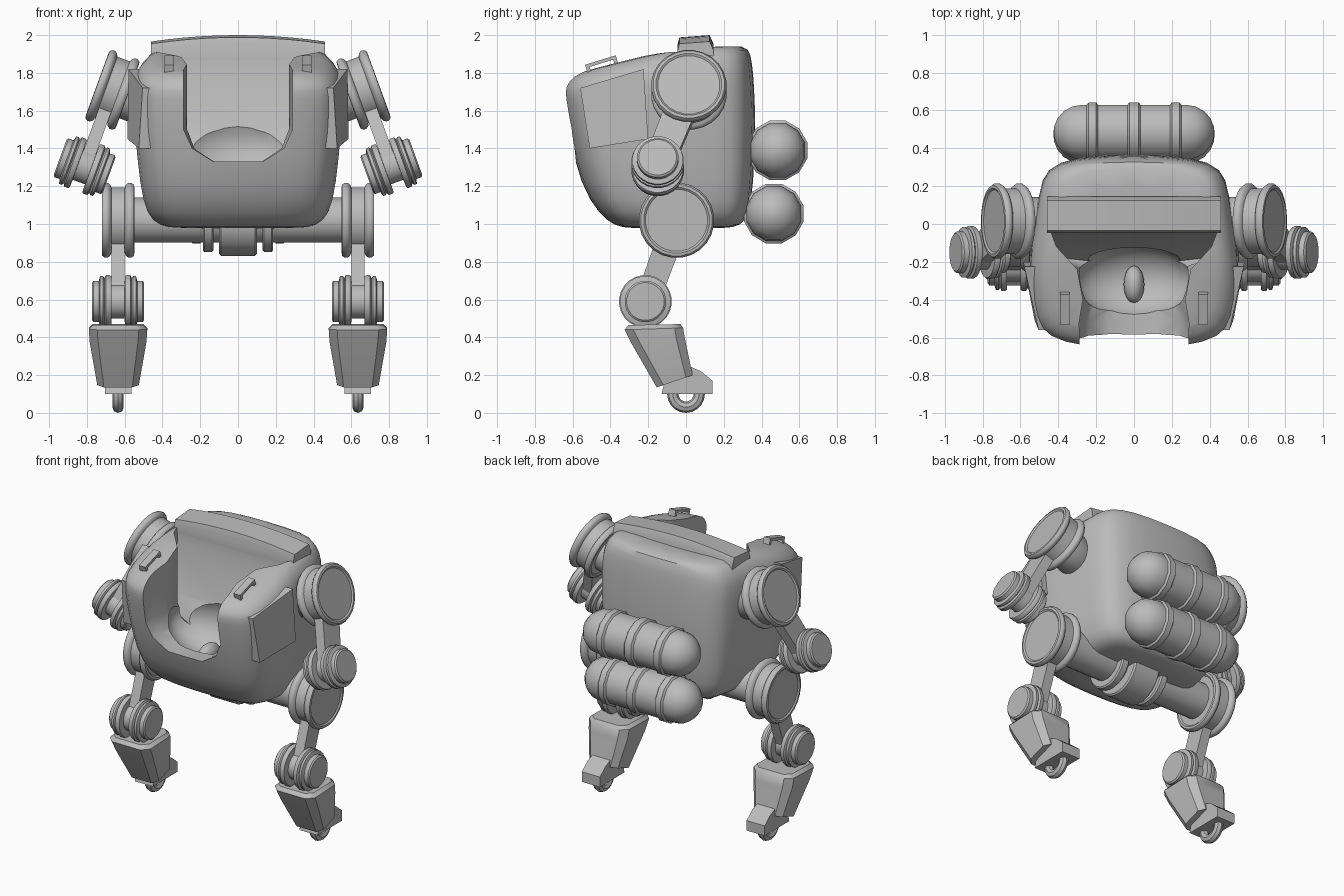
import bpy, bmesh, math
from mathutils import Matrix, Vector

if "Cube" in bpy.data.objects:
    bpy.data.objects.remove(bpy.data.objects["Cube"], do_unlink=True)

GREY = (0.5, 0.5, 0.5, 1)
metal = bpy.data.materials.new("plain_grey")
metal.use_nodes = True
metal.diffuse_color = GREY
metal.node_tree.nodes["Principled BSDF"].inputs["Base Color"].default_value = GREY
parts = []


def loft(name, rings, matrix=Matrix(), keep=True):
    """Skin a stack of equal rings and cap both ends."""
    bm = bmesh.new()
    loops = [[bm.verts.new(matrix @ Vector(p)) for p in ring] for ring in rings]
    n = len(loops[0])
    for a, b in zip(loops, loops[1:]):
        for i in range(n):
            bm.faces.new((a[i], a[(i + 1) % n], b[(i + 1) % n], b[i]))
    bm.faces.new(loops[0])
    bm.faces.new(loops[-1])
    bmesh.ops.recalc_face_normals(bm, faces=bm.faces)
    mesh = bpy.data.meshes.new(name)
    bm.to_mesh(mesh)
    bm.free()
    mesh.materials.append(metal)
    obj = bpy.data.objects.new(name, mesh)
    bpy.context.collection.objects.link(obj)
    if keep:
        parts.append(obj)
    return obj


def lathe(name, profile, matrix=Matrix(), segs=24):
    """Turn (radius, x) points around the x axis."""
    angles = [math.tau * (i + 0.5) / segs for i in range(segs)]
    return loft(name, [[(x, r * math.cos(a), r * math.sin(a)) for a in angles]
                       for r, x in profile], matrix)


def prism(name, outline, half, matrix=Matrix()):
    """Extrude a (y, z) outline along x."""
    return loft(name, [[(x, y, z) for y, z in outline] for x in (-half, half)], matrix)


def mirror_ring(half):
    """Close a half ring that starts and ends on x = 0 or beside it."""
    return half + [(-x, y, z) for x, y, z in reversed(half) if abs(x) > 1e-6]


def both(profile):
    """Complete a turned profile that is symmetric about its middle."""
    return [(r, -x) for r, x in reversed(profile)] + profile


# Body shell: one plan section scaled up the height, top tilted to the front
SECTION = [(0, 1), (.58, .97), (.84, .85), (.9, .62), (.98, 0), (1, -.3),
           (.94, -.7), (.82, -.88), (.5, -.98), (0, -1)]
LEVELS = [  # height, half width, front, back, tilt
    (.975, .34, -.30, .22, 0), (.99, .42, -.38, .29, 0), (1.05, .49, -.46, .34, 0),
    (1.2, .525, -.56, .36, 0), (1.5, .555, -.63, .375, 0), (1.75, .56, -.66, .365, .1),
    (1.85, .55, -.66, .355, .2), (1.93, .49, -.63, .34, .25), (1.955, .42, -.55, .28, .25)]


def body_ring(z, w, front, back, tilt):
    mid, half = (front + back) / 2, (back - front) / 2
    ring = [(u * w, mid + v * half) for u, v in SECTION]
    return mirror_ring([(x, y, z + tilt * min(y, 0)) for x, y in ring])


body = loft("body_shell", [body_ring(*level) for level in LEVELS])
body.modifiers.new("smooth", "SUBSURF").levels = 1

# Cockpit opening: open at the top and front, with the seat back sloping forward
PLAN = [(.44, -.04), (.41, -.12), (.30, -.24), (.27, -.4), (.29, -.52), (.28, -.95)]


def opening_ring(z, width, back):
    return mirror_ring([(x * width, min(y, back - .02 * i), z)
                        for i, (x, y) in enumerate(PLAN)])


opening = loft("opening_cutter", [opening_ring(*r) for r in (
    (2.4, 1, -.04), (1.8, 1, -.04), (1.5, 1, -.13), (1.4, .84, -.18), (1.33, .45, -.2))], keep=False)
bpy.ops.mesh.primitive_uv_sphere_add(segments=24, ring_count=12, location=(0, -.3, 1.42))
bowl = bpy.context.object
bowl.name = "seat_cutter"
bowl.scale = (.31, .2, .2)
for cutter in (opening, bowl):
    cutter.hide_render = True
    cut = body.modifiers.new("cut", "BOOLEAN")
    cut.operation, cut.solver, cut.object = "DIFFERENCE", "EXACT", cutter
bpy.context.view_layer.update()
shell = body.evaluated_get(bpy.context.evaluated_depsgraph_get())
cut_mesh = bpy.data.meshes.new_from_object(shell)
body.modifiers.clear()
body.data = cut_mesh
cut_mesh.materials.clear()
cut_mesh.materials.append(metal)
for poly in cut_mesh.polygons:
    poly.material_index = 0
for cutter in (opening, bowl):
    bpy.data.objects.remove(cutter, do_unlink=True)

# Seat pommel
bpy.ops.mesh.primitive_uv_sphere_add(segments=16, ring_count=8, location=(0, -.32, 1.25))
pommel = bpy.context.object
pommel.name = "seat_pommel"
pommel.scale = (.055, .1, .07)
pommel.data.materials.append(metal)
parts.append(pommel)

# Arched roof visor


def roof_ring(y, drop):
    xs = [.46 * i / 5 for i in range(-5, 6)]
    top = [(x, y, 2 - drop - .16 * x * x) for x in xs]
    return top + [(x, y, 1.87) for x in reversed(xs)]


loft("roof_visor", [roof_ring(*r) for r in ((-.045, .05), (-.035, .012), (.125, 0), (.145, .045))])

# Two banded tanks on the back
cap = [(.15 * math.cos(a), .275 + .15 * math.sin(a))
       for a in [math.radians(d) for d in (0, 20, 40, 60, 78, 88)]]
band = [(.15, .19), (.163, .2), (.163, .24), (.15, .25)]
tank = both([(.163, .025), (.15, .035)] + band + cap)
for name, y, z in (("upper_tank", .485, 1.39), ("lower_tank", .465, 1.055)):
    lathe(name, tank, Matrix.Translation((0, y, z)), 12)

# Hip axle with centre block and collars
AXLE = Matrix.Translation((0, -.05, 1.02))
lathe("hip_axle", [(.12, -.58), (.12, .58)], AXLE)
lathe("axle_block", [(.18, -.1), (.19, -.09), (.19, .09), (.18, .1)], AXLE)

SPOOL = both([(.175, .035), (.19, .042), (.2, .055), (.2, .07), (.19, .084),
              (.175, .086), (.165, .078)])
JOINT = both([(.09, .035), (.135, .036), (.14, .045), (.14, .065), (.125, .072),
              (.135, .08), (.135, .095), (.11, .102), (.11, .13), (.1, .138)])


def link(name, start, end, width, matrix):
    """Flat bar between two (y, z) points."""
    a, b = Vector(start), Vector(end)
    d = (b - a).normalized()
    side = Vector((-d.y, d.x)) * width / 2
    return prism(name, [a + side, b + side * .9, b - side * .9, a - side], .034, matrix)


def plate_ring(half, y0, y1, z0, z1, c):
    """Rectangle with chamfered corners, sloping from front to back."""
    pts = [(half, y0 + c), (half, y1 - c), (half - c, y1),
           (c - half, y1), (-half, y1 - c), (-half, y0 + c), (c - half, y0), (half - c, y0)]
    return [(x, y, z0 + (z1 - z0) * (y - y0) / (y1 - y0)) for x, y in pts]


for side, s in (("left", 1), ("right", -1)):
    flip = Matrix.Diagonal((s, 1, 1, 1))

    # Arm, leaning outwards
    arm = flip @ Matrix.Translation((.665, .015, 1.71)) @ Matrix.Rotation(math.radians(-20), 4, "Y")
    elbow = (-.165, -.43)
    lathe(side + "_shoulder", SPOOL, arm)
    lathe(side + "_shoulder_hub", [(.1, -.24), (.13, -.2), (.13, -.07)], arm)
    link(side + "_upper_arm", (0, 0), elbow, .17, arm)
    lathe(side + "_elbow", JOINT, arm @ Matrix.Translation((0, *elbow)))

    # Leg
    leg = flip @ Matrix.Translation((.635, 0, 0))
    lathe(side + "_hip", SPOOL, leg @ Matrix.Translation((0, -.05, 1.02)))
    link(side + "_thigh", (-.05, 1.02), (-.21, .58), .14, leg)
    lathe(side + "_knee", JOINT, leg @ Matrix.Translation((0, -.215, .59)))
    loft(side + "_shin", [plate_ring(.135, -.305, -.03, .465, .47, .04),
                          plate_ring(.155, -.325, -.015, .44, .45, .045),
                          plate_ring(.15, -.29, -.005, .37, .39, .045),
                          plate_ring(.11, -.155, .035, .135, .2, .035)], leg)
    prism(side + "_foot", [(-.13, .1), (.14, .1), (.14, .17), (.08, .22), (0, .255), (-.1, .22)], .07, leg)
    bpy.ops.mesh.primitive_torus_add(location=(s * .635, 0, .1), rotation=(0, math.pi / 2, 0),
                                     major_radius=.07, minor_radius=.03,
                                     major_segments=20, minor_segments=8)
    hook = bpy.context.object
    hook.name = side + "_foot_ring"
    hook.data.materials.append(metal)
    parts.append(hook)

    # Axle collar
    lathe(side + "_axle_collar", [(.16, .13), (.17, .138), (.17, .178), (.16, .186)], flip @ AXLE)

    # Raised cheek panel on the body side
    corners = [(-.56, 1.72, .505), (-.225, 1.82, .58), (-.2, 1.45, .585), (-.51, 1.4, .525)]
    loft(side + "_cheek_panel", [[(x - d, y, z) for y, z, x in corners] for d in (.12, 0)], flip)

    # Grab handle on top of the cockpit side
    grip = flip @ Matrix.Translation((.365, -.44, 1.825)) @ Matrix.Rotation(.3, 4, "X")
    prism(side + "_grab_handle", [(-.085, -.04), (-.085, .045), (.085, .045), (.085, -.04),
                                  (.065, -.04), (.065, .027), (-.065, .027), (-.065, -.04)], .025, grip)

# Smooth shading with sharp edges kept
bpy.ops.object.select_all(action="DESELECT")
for obj in parts:
    obj.select_set(True)
bpy.context.view_layer.objects.active = body
bpy.ops.object.shade_smooth_by_angle(angle=math.radians(38))
